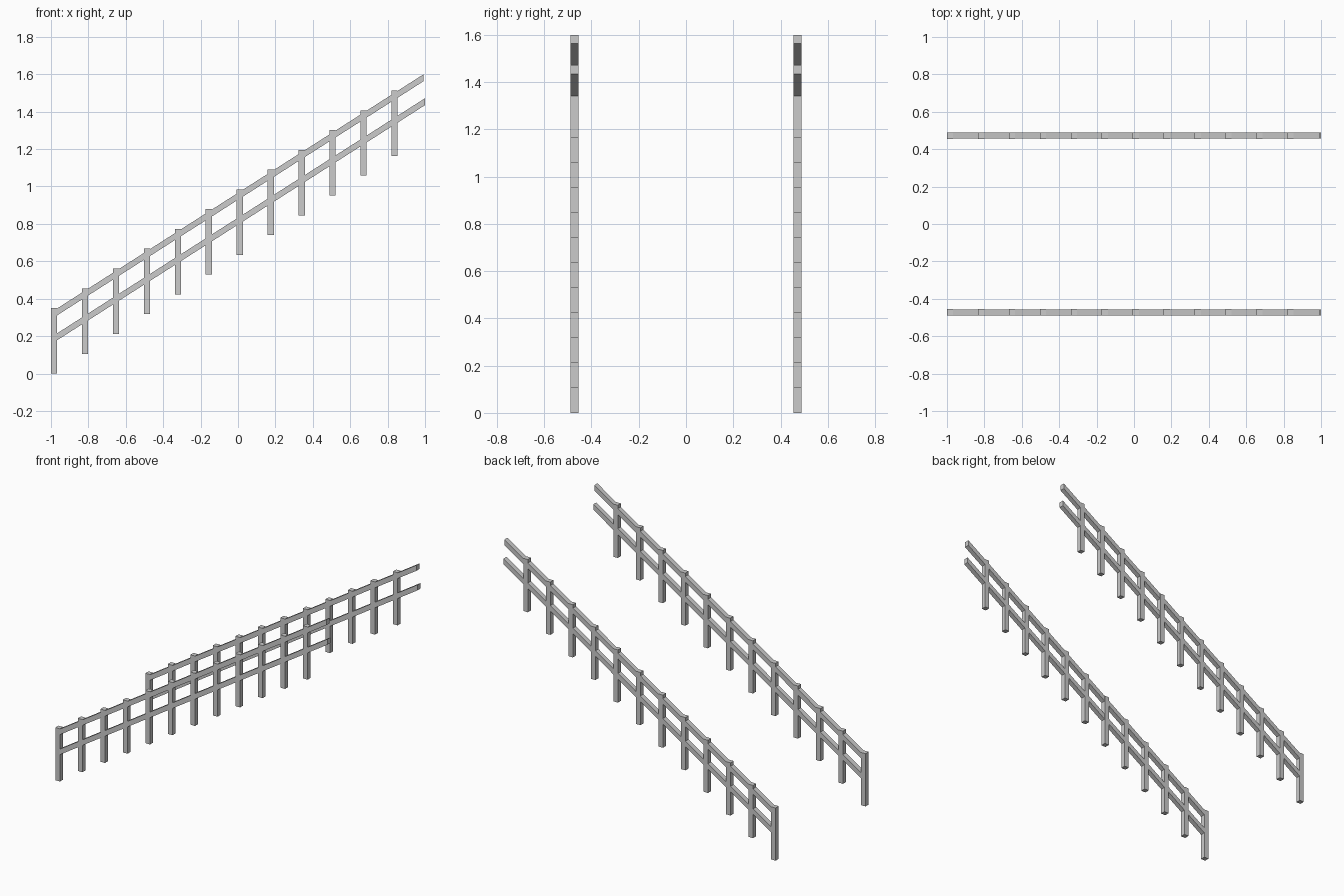
import bpy, bmesh

if "Cube" in bpy.data.objects:
    bpy.data.objects.remove(bpy.data.objects["Cube"])

SLOPE = 0.639      # rise per unit along x
STEP = 0.1655      # post spacing
POST_W = 0.033
POST_H = 0.35
RAIL_T = 0.037     # vertical thickness of rails
Y_MID = 0.472


def prism(name, profile, y, depth):
    """Extrude an x-z profile along y, centred on y."""
    bm = bmesh.new()
    face = bm.faces.new([bm.verts.new((x, y - depth / 2, z)) for x, z in profile])
    ext = bmesh.ops.extrude_face_region(bm, geom=[face])
    moved = [v for v in ext["geom"] if isinstance(v, bmesh.types.BMVert)]
    bmesh.ops.translate(bm, verts=moved, vec=(0, depth, 0))
    bmesh.ops.recalc_face_normals(bm, faces=bm.faces)
    mesh = bpy.data.meshes.new(name)
    bm.to_mesh(mesh)
    bm.free()
    obj = bpy.data.objects.new(name, mesh)
    bpy.context.collection.objects.link(obj)
    return obj


def rail(name, y, top_at_zero, x0, x1):
    """Sloping bar with vertical ends."""
    a, b = top_at_zero + SLOPE * x0, top_at_zero + SLOPE * x1
    prism(name, [(x0, a - RAIL_T), (x1, b - RAIL_T), (x1, b), (x0, a)],
          y, POST_W - 0.001)


for side, y in (("front", -Y_MID), ("back", Y_MID)):
    # row of posts climbing the slope
    for i in range(12):
        x, z = -1 + i * STEP, i * STEP * SLOPE
        prism(f"{side}_post_{i + 1}",
              [(x, z), (x + POST_W, z), (x + POST_W, z + POST_H), (x, z + POST_H)],
              y, POST_W)
    # handrail and middle rail
    rail(f"{side}_handrail", y, 0.966, -0.985, 0.993)
    rail(f"{side}_middle_rail", y, 0.833, -0.985, 1.0)
